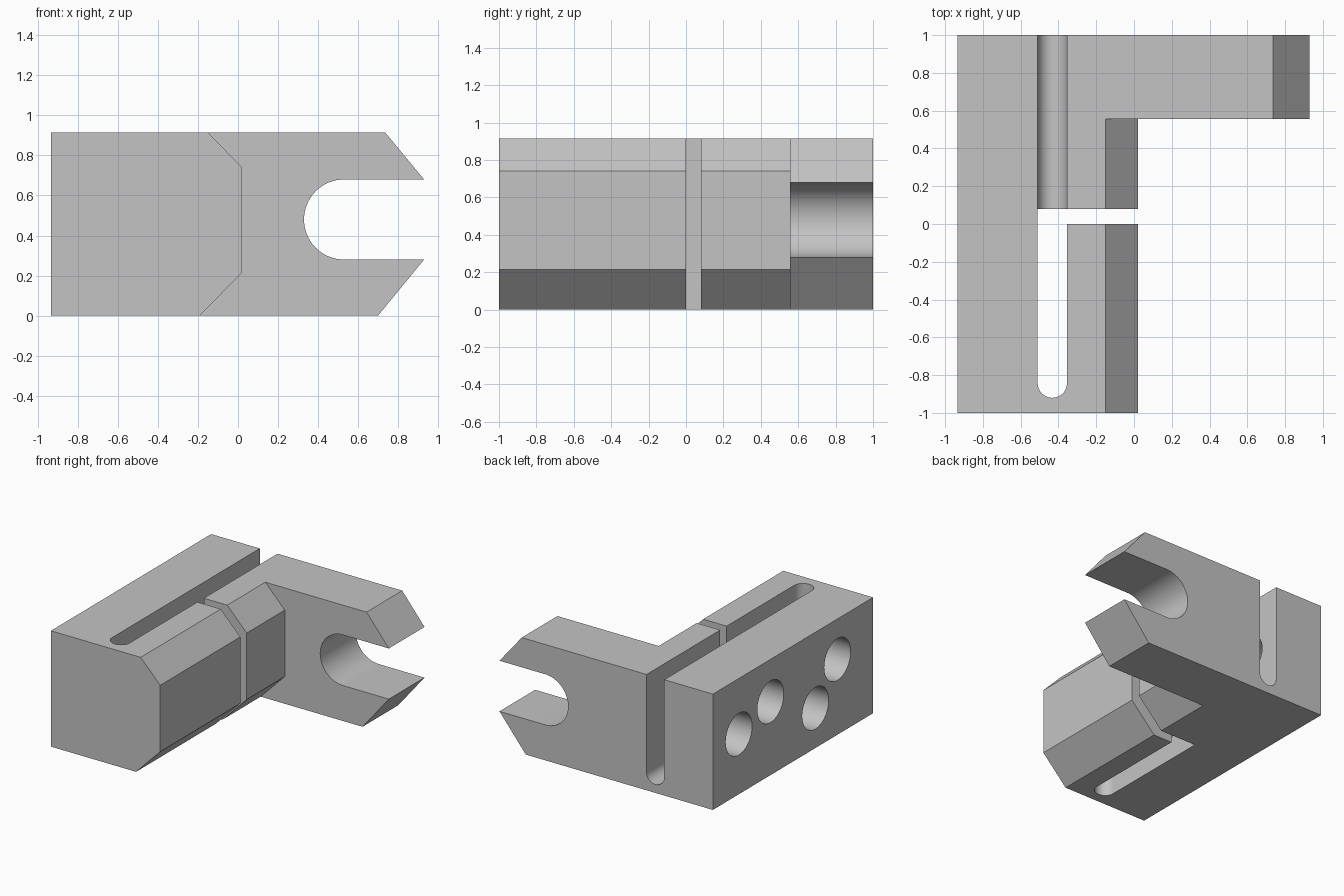
import bpy
import bmesh
from math import pi, sin, cos
from mathutils import Vector

cube = bpy.data.objects.get("Cube")
if cube:
    bpy.data.objects.remove(cube, do_unlink=True)

LEFT, FACE, TOP = -0.935, 0.02, 0.915   # main outline
SLOT_L, SLOT_R = -0.51, -0.355          # clamping slot walls
GAP = 0.08                              # back wall of the cross cut
ARM = 0.555                             # front face of the arm
MID, RAD = (SLOT_L + SLOT_R) / 2, (SLOT_R - SLOT_L) / 2

steel = bpy.data.materials.new("plain_grey")
steel.use_nodes = True
GREY = (0.55, 0.55, 0.55, 1)
steel.diffuse_color = GREY
steel.node_tree.nodes["Principled BSDF"].inputs["Base Color"].default_value = GREY


def arc(cu, cv, r, start, end, steps=32):
    angles = [start + (end - start) * i / steps for i in range(steps + 1)]
    return [(cu + r * cos(a), cv + r * sin(a)) for a in angles]


def prism(name, profile, axis, low, high):
    """Extrude a closed 2D profile along one axis."""
    place = {"x": lambda u, v, d: (d, u, v),
             "y": lambda u, v, d: (u, d, v),
             "z": lambda u, v, d: (u, v, d)}[axis]
    bm = bmesh.new()
    face = bm.faces.new([bm.verts.new(place(u, v, low)) for u, v in profile])
    moved = bmesh.ops.extrude_face_region(bm, geom=[face])["geom"]
    bmesh.ops.translate(bm, verts=[g for g in moved if isinstance(g, bmesh.types.BMVert)],
                        vec=Vector(place(0, 0, high - low)))
    bmesh.ops.recalc_face_normals(bm, faces=bm.faces)
    mesh = bpy.data.meshes.new(name)
    bm.to_mesh(mesh)
    bm.free()
    obj = bpy.data.objects.new(name, mesh)
    bpy.context.collection.objects.link(obj)
    return obj


def cut(body, cutter):
    cutter.hide_render = True
    mod = body.modifiers.new("cut", "BOOLEAN")
    mod.operation, mod.solver, mod.object = "DIFFERENCE", "EXACT", cutter
    bpy.context.view_layer.update()
    baked = bpy.data.meshes.new_from_object(
        body.evaluated_get(bpy.context.evaluated_depsgraph_get()))
    body.modifiers.clear()
    body.data = baked
    bpy.data.objects.remove(cutter, do_unlink=True)


# Full-length block with the forked arm outline
outline = [(LEFT, 0), (0.70, 0), (0.93, 0.28)]
outline += arc(0.53, 0.48, 0.2, -pi / 2, -3 * pi / 2, 48)
outline += [(0.93, 0.68), (0.735, TOP), (LEFT, TOP)]
body = prism("clamp_block", outline, "y", -1, 1)

# Trim the front part to the chamfered bar
trim = [(-0.25, 1.018), (FACE, 0.74), (FACE, 0.215), (-0.29, -0.102),
        (1.2, -0.102), (1.2, 1.018)]
cut(body, prism("front_trim", trim, "y", -1.1, ARM))

# Vertical slot with a round front end, joined to the cross cut
slot = [(SLOT_L, GAP)] + arc(MID, -0.92 + RAD, RAD, pi, 2 * pi)
slot += [(SLOT_R, 0), (0.2, 0), (0.2, GAP)]
cut(body, prism("vertical_slot", slot, "z", -0.1, 1.1))

# Round-bottomed slot open to the back and top
groove = [(SLOT_L, 1.1)] + arc(MID, 0.067 + RAD, RAD, pi, 2 * pi) + [(SLOT_R, 1.1)]
cut(body, prism("back_slot", groove, "y", GAP / 2, 1.1))

# Bolt holes from the right side into the slots
for y, z in [(0.675, 0.475), (0.28, 0.58), (-0.28, 0.315), (-0.555, 0.595)]:
    circle = arc(y, z, 0.165, 0, 2 * pi, 48)[:-1]
    cut(body, prism("bolt_hole", circle, "x", -1.1, MID))

# Material and shading
body.data.materials.clear()
body.data.materials.append(steel)
for obj in bpy.context.selected_objects:
    obj.select_set(False)
body.select_set(True)
bpy.context.view_layer.objects.active = body
bpy.ops.object.shade_smooth_by_angle(angle=pi / 6)
